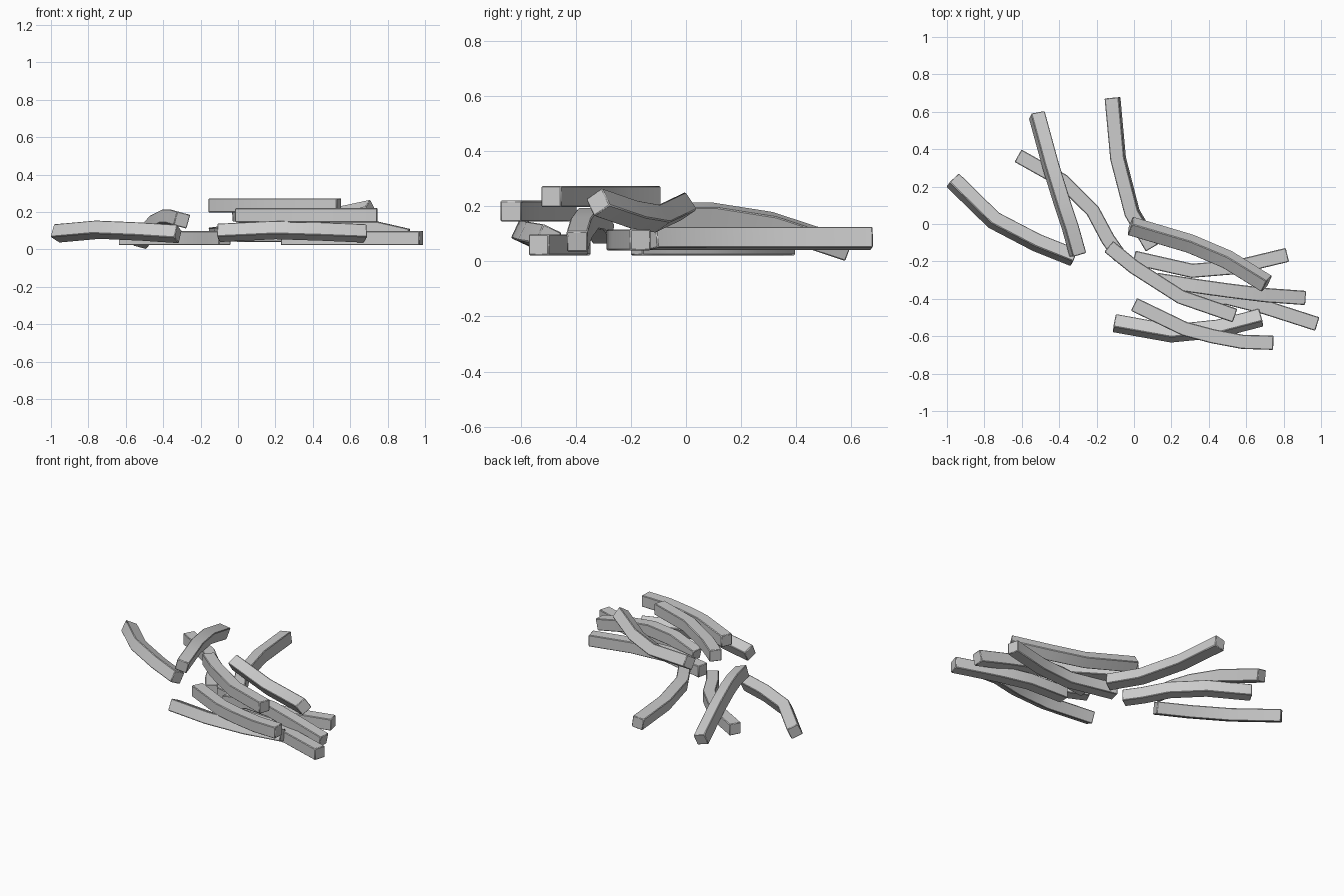
import bpy, bmesh
from math import radians, sin, cos
from mathutils import Vector

cube = bpy.data.objects.get("Cube")
if cube:
    bpy.data.objects.remove(cube, do_unlink=True)

grey = bpy.data.materials.new("plain grey")
grey.use_nodes = True
colour = (0.6, 0.6, 0.6, 1)
grey.diffuse_color = colour
grey.node_tree.nodes["Principled BSDF"].inputs["Base Color"].default_value = colour

WIDTH = 0.076
UP = Vector((0, 0, 1))


def stick(name, roll, *path):
    """Sweep a rolled square section along a bent path, with eased edges."""
    points = [Vector(p) for p in path]
    steps = [(b - a).normalized() for a, b in zip(points, points[1:])]
    bm = bmesh.new()
    rings = []
    for i, point in enumerate(points):
        tangent = (steps[max(i - 1, 0)] + steps[min(i, len(steps) - 1)]).normalized()
        side = UP.cross(tangent).normalized()
        top = tangent.cross(side)
        angle = radians(roll)
        across = (side * cos(angle) - top * sin(angle)) * WIDTH / 2
        upward = (top * cos(angle) + side * sin(angle)) * WIDTH / 2
        rings.append([bm.verts.new(point + across * u + upward * v)
                      for u, v in ((-1, -1), (1, -1), (1, 1), (-1, 1))])
    for a, b in zip(rings, rings[1:]):
        for k in range(4):
            n = (k + 1) % 4
            bm.faces.new((a[k], a[n], b[n], b[k]))
    bm.faces.new(rings[0])
    bm.faces.new(rings[-1])
    bmesh.ops.recalc_face_normals(bm, faces=bm.faces)
    mesh = bpy.data.meshes.new(name)
    bm.to_mesh(mesh)
    bm.free()
    mesh.materials.append(grey)
    obj = bpy.data.objects.new(name, mesh)
    bpy.context.collection.objects.link(obj)
    bevel = obj.modifiers.new("eased edges", "BEVEL")
    bevel.width = 0.004
    bevel.segments = 1
    bevel.angle_limit = radians(50)
    bpy.ops.object.select_all(action="DESELECT")
    obj.select_set(True)
    bpy.context.view_layer.objects.active = obj
    bpy.ops.object.shade_smooth_by_angle(angle=radians(30))


# Loose sticks on the left
stick("outer_left_stick", 25, (-0.97, 0.235, 0.085), (-0.75, 0.02, 0.105),
      (-0.52, -0.1, 0.095), (-0.32, -0.18, 0.082))
stick("leaning_left_stick", 15, (-0.52, 0.585, 0.045), (-0.445, 0.31, 0.135),
      (-0.38, 0.1, 0.168), (-0.34, -0.02, 0.168), (-0.3, -0.165, 0.157))
stick("lower_left_stick", 0, (-0.62, 0.365, 0.06), (-0.38, 0.23, 0.06),
      (-0.22, 0.07, 0.06), (-0.14, -0.08, 0.06), (-0.07, -0.18, 0.06))
stick("back_stick", -8, (-0.115, 0.675, 0.083), (-0.085, 0.35, 0.083),
      (-0.01, 0.06, 0.083), (0.1, -0.125, 0.083))

# Bottom layer of the pile
stick("lower_back_stick", 0, (0, -0.18, 0.078), (0.31, -0.25, 0.078),
      (0.55, -0.23, 0.078), (0.82, -0.165, 0.078))
stick("lower_middle_stick", 0, (0.23, -0.385, 0.06), (0.5, -0.395, 0.06),
      (0.7, -0.445, 0.06), (0.98, -0.535, 0.06))
stick("lower_front_stick", 25, (-0.105, -0.53, 0.088), (0.2, -0.585, 0.103),
      (0.45, -0.56, 0.095), (0.68, -0.5, 0.085))

# Upper layer of the pile
stick("arched_middle_stick", 0, (0.13, -0.3, 0.1), (0.32, -0.33, 0.15),
      (0.5, -0.355, 0.155), (0.7, -0.38, 0.12), (0.91, -0.395, 0.072))
stick("upper_back_stick", -33, (-0.02, -0.01, 0.2), (0.3, -0.105, 0.155),
      (0.5, -0.19, 0.17), (0.71, -0.32, 0.215))
stick("upper_middle_stick", 0, (-0.135, -0.12, 0.235), (0, -0.23, 0.235),
      (0.25, -0.39, 0.235), (0.54, -0.49, 0.235))
stick("upper_front_stick", 0, (0, -0.43, 0.182), (0.27, -0.56, 0.182),
      (0.42, -0.6, 0.182), (0.58, -0.63, 0.182), (0.745, -0.635, 0.182))
